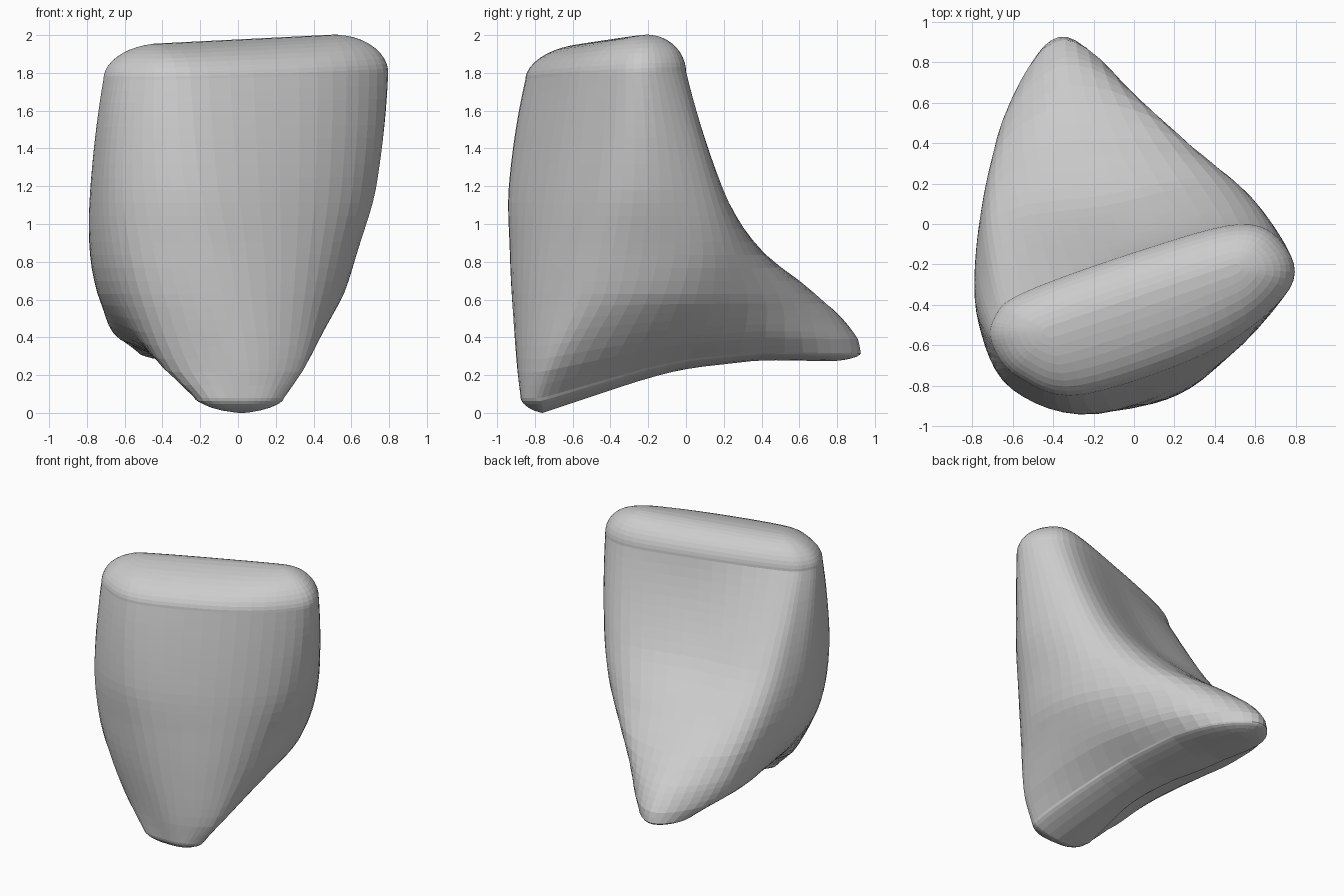
import bpy, bmesh
from mathutils import Vector

if "Cube" in bpy.data.objects:
    bpy.data.objects.remove(bpy.data.objects["Cube"])

# Cross-sections: height, then 10 plan points counter-clockwise from the front
SECTIONS = [
    (.08, [(.02, -.875), (.2, -.83), (.24, -.68), (.11, -.1), (-.06, .62),
           (-.33, .925), (-.52, .74), (-.46, .3), (-.25, -.3), (-.22, -.8)]),
    (.25, [(0, -.895), (.29, -.80), (.37, -.61), (.28, -.03), (.01, .61),
           (-.34, .90), (-.6, .63), (-.64, .23), (-.48, -.35), (-.37, -.78)]),
    (.6, [(-.08, -.92), (.35, -.76), (.54, -.44), (.47, .05), (.09, .56),
          (-.32, .71), (-.64, .48), (-.73, .1), (-.70, -.4), (-.51, -.81)]),
    (.85, [(-.13, -.93), (.38, -.73), (.62, -.39), (.56, .09), (.26, .37),
           (-.26, .40), (-.65, .28), (-.77, -.03), (-.76, -.46), (-.57, -.82)]),
    (1.2, [(-.2, -.935), (.41, -.69), (.72, -.34), (.65, .04), (.41, .19),
           (-.13, .08), (-.62, 0), (-.76, -.22), (-.765, -.5), (-.61, -.81)]),
    (1.8, [(-.25, -.845), (.42, -.61), (.77, -.32), (.74, -.1), (.52, 0),
           (0, -.14), (-.55, -.34), (-.69, -.46), (-.70, -.6), (-.57, -.76)]),
]
HEIGHTS = [h for h, _ in SECTIONS]


def closed_curve(pts, steps=6):
    p = [Vector(q) for q in pts]
    n, out = len(p), []
    for i in range(n):
        a, b, c, d = (p[(i + k) % n] for k in (-1, 0, 1, 2))
        for j in range(steps):
            t = j / steps
            out.append(b + t / 2 * ((c - a) + t * (2 * a - 5 * b + 4 * c - d)
                                    + t * t * (3 * b - a - 3 * c + d)))
    return out


RINGS = [closed_curve(p) for _, p in SECTIONS]


def slope(i, k):
    def secant(a, b):
        return (RINGS[b][k] - RINGS[a][k]) / (HEIGHTS[b] - HEIGHTS[a])
    last = len(RINGS) - 1
    if i == 0:
        return secant(0, 1)
    if i == last:
        return 2 * secant(last - 1, last) - slope(last - 1, k)
    return secant(i - 1, i + 1)


def ring_at(h):
    i = max(j for j in range(len(HEIGHTS) - 1) if HEIGHTS[j] <= h + 1e-6)
    d = HEIGHTS[i + 1] - HEIGHTS[i]
    t = (h - HEIGHTS[i]) / d
    return [(2*t**3 - 3*t*t + 1) * RINGS[i][k] + (3*t*t - 2*t**3) * RINGS[i + 1][k]
            + d * ((t**3 - 2*t*t + t) * slope(i, k) + (t**3 - t*t) * slope(i + 1, k))
            for k in range(len(RINGS[0]))]


def shrink(ring, a, b, s):
    # pull a ring towards the spine line a-b
    a, b = Vector(a), Vector(b)
    out = []
    for p in ring:
        t = min(1, max(0, (p - a).dot(b - a) / (b - a).length_squared))
        c = a.lerp(b, t)
        out.append(c + (p - c) * s)
    return out


def underside(y):
    prof = [(-.76, 0), (-.4, .12), (-.2, .185), (0, .235), (.4, .28), (1, .27)]
    if y <= prof[0][0]:
        return 0
    for (y0, z0), (y1, z1) in zip(prof, prof[1:]):
        if y <= y1:
            return z0 + (z1 - z0) * (y - y0) / (y1 - y0)
    return .27


def place(p, h):
    z = h
    if h < .6:
        z += underside(p.y) * (1 - h / .6)
    if h > 1.2:
        z += ((h - 1.2) / .8) ** 2 * (.03 * p.x + .06 * (p.y + .4) - .025)
    return (p.x, p.y, z)


# Stack of rings: rounded underside, body, rounded top
layers = []
for u in (1, .96, .85, .65, .4, .2):
    s = max(.1, (1 - u ** 1.7) ** .6)
    layers.append((.08 * (1 - u), shrink(RINGS[0], (.02, -.75), (-.32, .76), s)))
for j in range(26):
    h = .08 + 1.72 * j / 25
    layers.append((h, ring_at(h)))
for u in (.1, .22, .36, .5, .63, .75, .85, .92, .97, 1):
    s = max(.1, (1 - u ** 1.9) ** .5)
    layers.append((1.8 + .2 * u, shrink(RINGS[-1], (-.42, -.53), (.5, -.22), s)))

bm = bmesh.new()
loops = [[bm.verts.new(place(p, h)) for p in ring] for h, ring in layers]
n = len(loops[0])
for lo, hi in zip(loops, loops[1:]):
    for k in range(n):
        m = (k + 1) % n
        bm.faces.new((lo[k], lo[m], hi[m], hi[k]))
bm.faces.new(loops[0][::-1])
bm.faces.new(loops[-1])
bmesh.ops.triangulate(bm, faces=[f for f in bm.faces if len(f.verts) > 4])
bmesh.ops.recalc_face_normals(bm, faces=bm.faces)

# Rounded stone body
mesh = bpy.data.meshes.new("stone")
bm.to_mesh(mesh)
bm.free()
stone = bpy.data.objects.new("stone", mesh)
bpy.context.collection.objects.link(stone)
